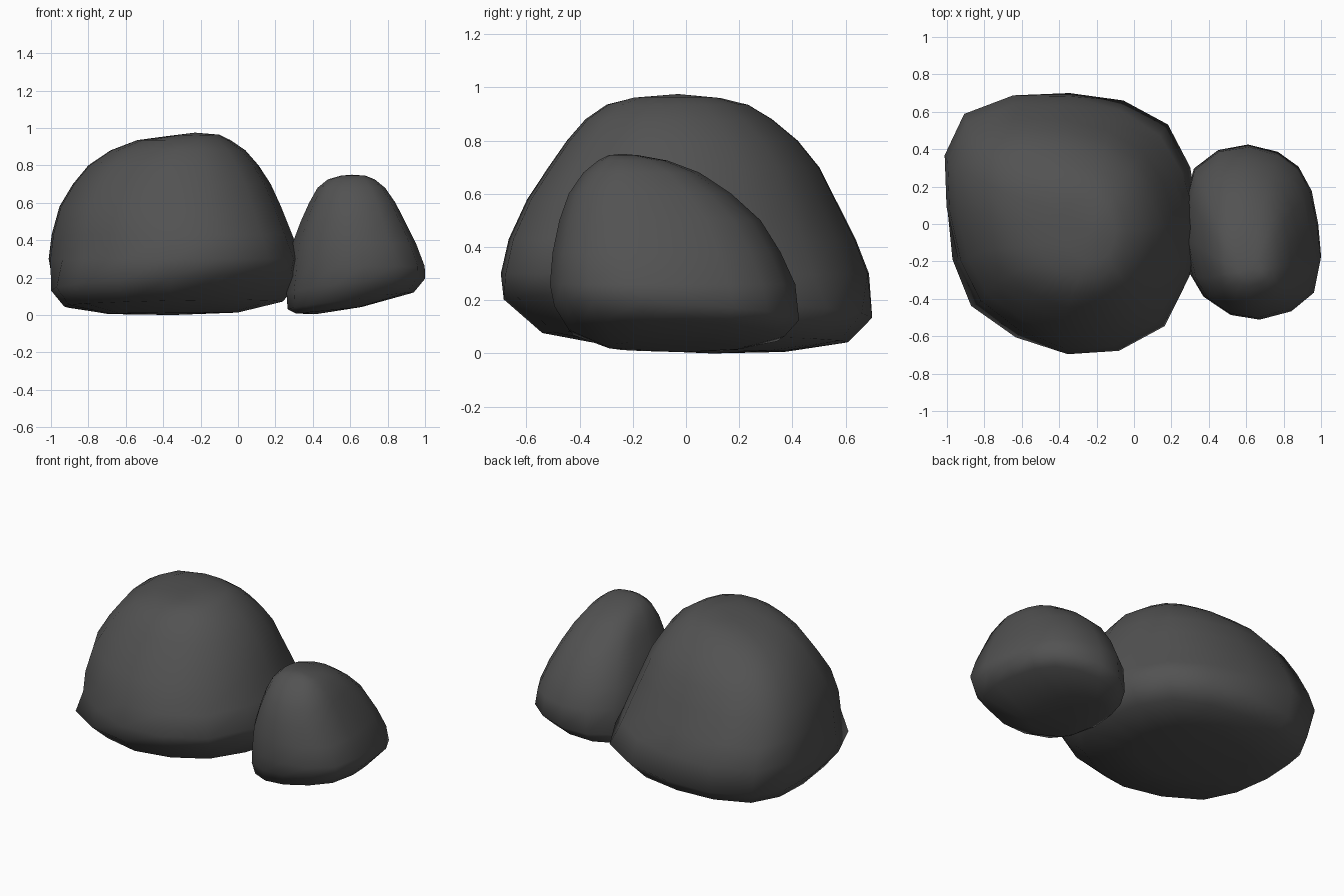
import bpy, bmesh

if "Cube" in bpy.data.objects:
    bpy.data.objects.remove(bpy.data.objects["Cube"])

stone = bpy.data.materials.new("dark grey stone")
stone.diffuse_color = (0.085, 0.085, 0.085, 1)
stone.use_nodes = True
stone.node_tree.nodes["Principled BSDF"].inputs["Base Color"].default_value = stone.diffuse_color


def make_rock(name, outline, rings, bottom, top, skew, skew_from):
    """Loft a plan outline through rings of (z, x0, x1, y0, y1, tilt_x, tilt_y).
    Rings from skew_from up are squeezed on one diagonal and widened on the other."""
    xs, ys = zip(*outline)
    unit = [((x - min(xs)) / (max(xs) - min(xs)) - .5, (y - min(ys)) / (max(ys) - min(ys)) - .5)
            for x, y in outline]
    bm = bmesh.new()
    loops = []
    for k, (z, x0, x1, y0, y1, tx, ty) in enumerate(rings):
        loop = []
        for u, v in unit:
            s = 1 - (4 * skew * u * v if k >= skew_from else 0)
            dx, dy = u * s * (x1 - x0), v * s * (y1 - y0)
            loop.append(bm.verts.new(((x0 + x1) / 2 + dx, (y0 + y1) / 2 + dy, z + tx * dx + ty * dy)))
        loops.append(loop)
    n = len(unit)
    for a, b in zip(loops, loops[1:]):
        for i in range(n):
            j = (i + 1) % n
            bm.faces.new((a[i], a[j], b[j], b[i]))
    # close the underside and the crown with fans
    for point, loop in ((bottom, loops[0]), (top, loops[-1])):
        tip = bm.verts.new(point)
        for i in range(n):
            bm.faces.new((tip, loop[i], loop[(i + 1) % n]))
    bmesh.ops.recalc_face_normals(bm, faces=bm.faces)
    for f in bm.faces:
        f.smooth = True
    mesh = bpy.data.meshes.new(name)
    bm.to_mesh(mesh)
    bm.free()
    mesh.materials.append(stone)
    bpy.context.collection.objects.link(bpy.data.objects.new(name, mesh))


# large boulder
make_rock(
    "large_boulder",
    [(.36, 0), (.31, .3), (.19, .53), (-.05, .66), (-.34, .7), (-.63, .67), (-.87, .56), (-.98, .36),
     (-1, .1), (-.97, -.2), (-.87, -.45), (-.63, -.62), (-.35, -.7), (-.08, -.65), (.15, -.51), (.29, -.26)],
    [(.01, -.70, .00, -.20, .38, .01, -.01),
     (.06, -.93, .24, -.54, .61, .02, -.03),
     (.17, -1.0, .35, -.685, .70, .05, -.05),
     (.30, -.99, .34, -.70, .68, 0, 0),
     (.43, -.975, .29, -.67, .63, 0, 0),
     (.58, -.935, .23, -.60, .555, 0, 0),
     (.70, -.865, .175, -.52, .495, 0, 0),
     (.80, -.785, .11, -.45, .415, 0, 0),
     (.88, -.67, .04, -.38, .32, 0, 0),
     (.935, -.53, -.04, -.30, .23, 0, 0),
     (.96, -.38, -.10, -.20, .13, .03, 0)],
    (-.35, .1, 0), (-.23, -.03, .975), .13, 3)

# small boulder leaning against it
make_rock(
    "small_boulder",
    [(.985, 0), (.95, .18), (.88, .31), (.77, .39), (.61, .43), (.45, .40), (.32, .3), (.28, .15),
     (.26, -.05), (.3, -.27), (.37, -.39), (.51, -.48), (.67, -.5), (.84, -.45), (.96, -.35), (1, -.17)],
    [(.025, .31, .66, -.30, .22, .10, 0),
     (.075, .265, .94, -.44, .37, .13, -.02),
     (.15, .26, 1.0, -.495, .425, .10, -.05),
     (.26, .27, .995, -.51, .41, 0, 0),
     (.38, .29, .95, -.50, .355, 0, 0),
     (.50, .335, .89, -.475, .28, 0, 0),
     (.60, .38, .84, -.44, .17, 0, 0),
     (.68, .425, .785, -.385, .05, 0, 0),
     (.725, .48, .73, -.33, -.07, 0, 0),
     (.745, .55, .68, -.29, -.18, 0, 0)],
    (.42, -.02, .005), (.61, -.24, .75), .03, 3)
